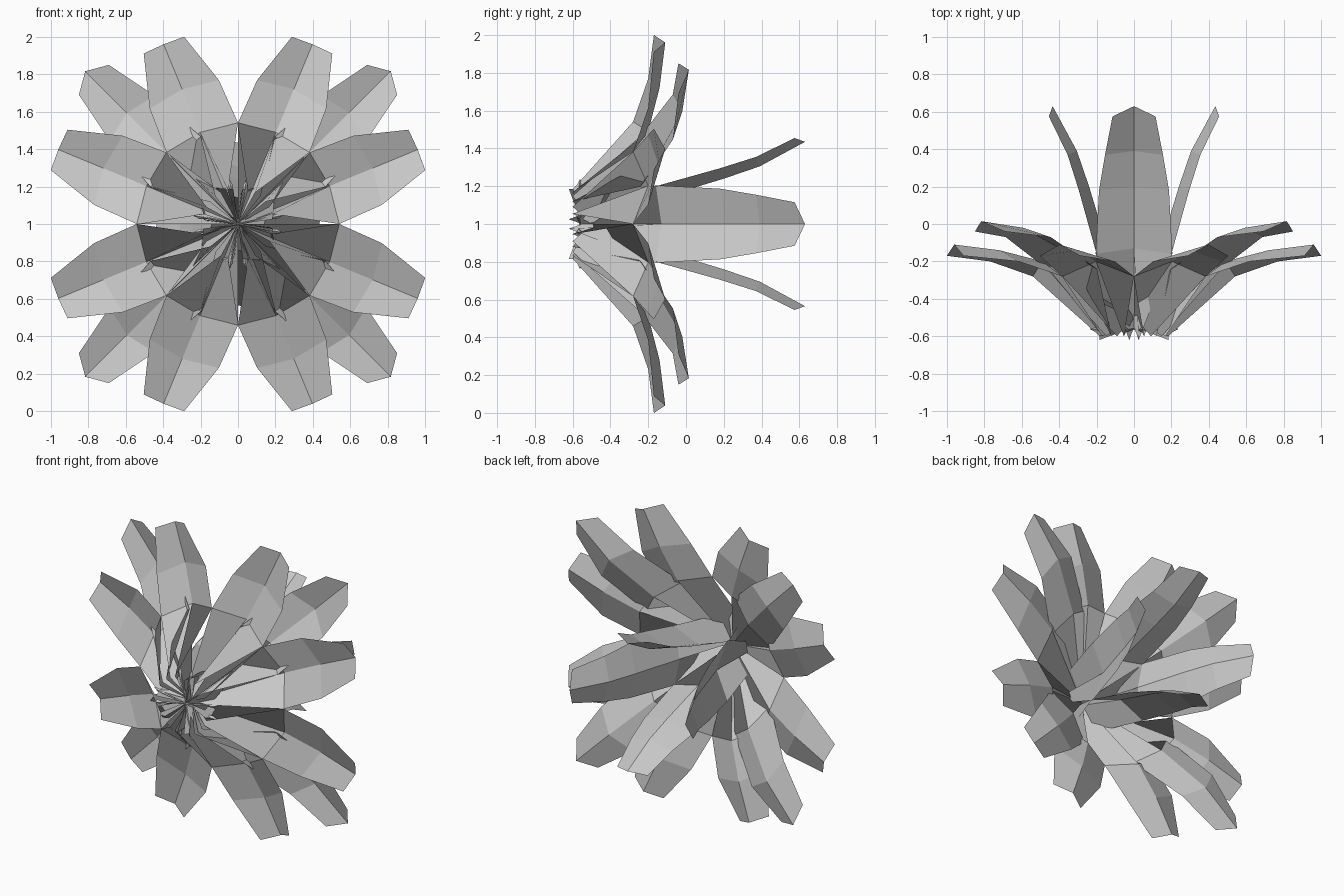
import bpy, bmesh, math
from mathutils import Vector

cube = bpy.data.objects.get("Cube")
if cube:
    bpy.data.objects.remove(cube)

grey = bpy.data.materials.new("petal_grey")
grey.use_nodes = True
colour = (0.58, 0.58, 0.58, 1)
grey.diffuse_color = colour
grey.node_tree.nodes["Principled BSDF"].inputs["Base Color"].default_value = colour


def place(radius, side, y, angle):
    """Point at a radius and sideways offset in a ring around the flower axis."""
    c, s = math.cos(angle), math.sin(angle)
    return Vector((radius * c - side * s, y, 1 + radius * s + side * c))


def add_object(name, bm):
    mesh = bpy.data.meshes.new(name)
    bm.to_mesh(mesh)
    bm.free()
    mesh.materials.append(grey)
    obj = bpy.data.objects.new(name, mesh)
    bpy.context.collection.objects.link(obj)
    return obj


def blade(name, rows, angle):
    """Folded petal; each row is midrib radius, midrib y, edge radius, edge y, half width."""
    bm = bmesh.new()
    grid = []
    for mid_r, mid_y, edge_r, edge_y, half in rows:
        grid.append([bm.verts.new(p) for p in (
            place(edge_r, -half, edge_y, angle),
            place(mid_r, 0, mid_y, angle),
            place(edge_r, half, edge_y, angle))])
    for low, high in zip(grid, grid[1:]):
        for i in range(2):
            bm.faces.new((low[i], low[i + 1], high[i + 1], high[i]))
    add_object(name, bm)


def stamen(name, angle):
    """Slender four-sided filament, thickest near its tip."""
    bm = bmesh.new()
    rings = []
    for r, y, w in ((0, -0.56, 0.004), (0.17, -0.57, 0.006), (0.21, -0.565, 0.013), (0.24, -0.56, 0.002)):
        rings.append([bm.verts.new(place(r, a * w, y + b * w, angle))
                      for a, b in ((1, 0), (0, 1), (-1, 0), (0, -1))])
    for low, high in zip(rings, rings[1:]):
        for i in range(4):
            j = (i + 1) % 4
            bm.faces.new((low[i], low[j], high[j], high[i]))
    bm.faces.new(rings[-1])
    add_object(name, bm)


# Petal sections from the closed base to the tip
front_rows = [(0, -0.50, 0.19, -0.60, 0.02),
              (0.53, -0.20, 0.50, -0.28, 0.207),
              (0.78, -0.14, 0.75, -0.20, 0.20),
              (1.04, -0.11, 1.035, -0.17, 0.117)]
diagonal_rows = [(0, -0.50, 0.19, -0.60, 0.02),
                 (0.50, -0.16, 0.47, -0.24, 0.19),
                 (0.84, -0.02, 0.80, -0.07, 0.17),
                 (1.155, 0.015, 1.09, -0.04, 0.113)]
rear_rows = [(0, -0.55, 0.185, -0.62, 0.025),
             (0.14, -0.13, 0.20, -0.16, 0.205),
             (0.24, 0.20, 0.295, 0.18, 0.187),
             (0.305, 0.39, 0.355, 0.37, 0.155),
             (0.435, 0.63, 0.455, 0.575, 0.115)]

# Eight front petals
for k in range(8):
    blade(f"front_petal_{k + 1}", front_rows, math.radians(22.5 + 45 * k))

# Four diagonal petals and four swept-back petals
for k in range(4):
    quarter = math.radians(90 * k)
    blade(f"diagonal_petal_{k + 1}", diagonal_rows, quarter + math.pi / 4)
    blade(f"rear_petal_{k + 1}", rear_rows, quarter)
    # Paired stamens beside each swept-back petal
    for side, word in ((-1, "a"), (1, "b")):
        stamen(f"stamen_{k + 1}_{word}", quarter + side * math.radians(11))
